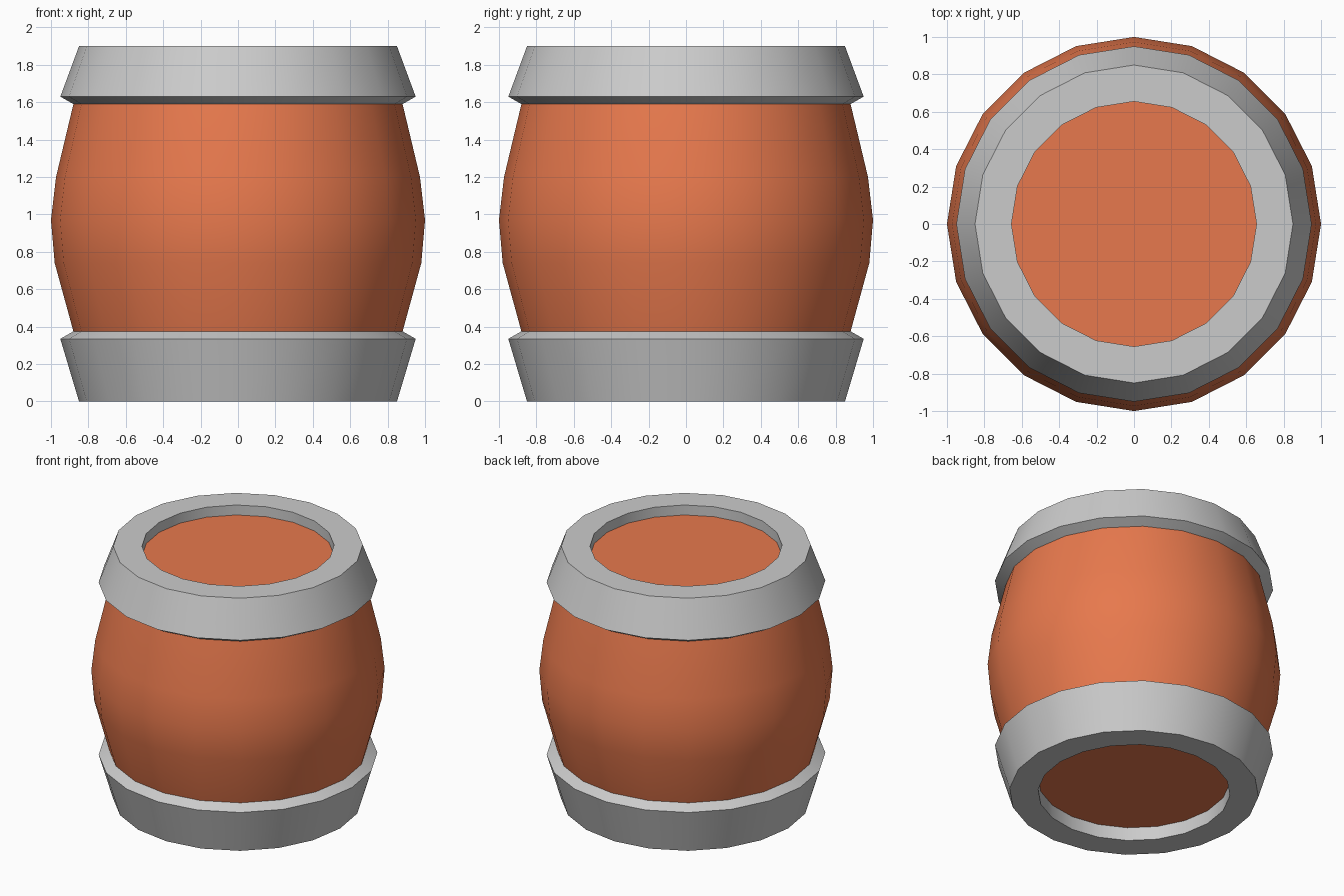
import bpy, bmesh
from math import cos, sin, tau, radians

if "Cube" in bpy.data.objects:
    bpy.data.objects.remove(bpy.data.objects["Cube"])

SIDES = 20

wood = bpy.data.materials.new("wood")
wood.diffuse_color = (0.8, 0.19, 0.074, 1)
wood.use_nodes = True
wood.node_tree.nodes["Principled BSDF"].inputs["Base Color"].default_value = wood.diffuse_color


def lathe(name, profile, mat=None, cap=False):
    """Revolve (radius, z) points around z; cap fills a single ring as a disc."""
    bm = bmesh.new()
    rings = [[bm.verts.new((r * cos(tau * i / SIDES), r * sin(tau * i / SIDES), z))
              for i in range(SIDES)] for r, z in profile]
    for a, b in zip(rings, rings[1:]):
        for i in range(SIDES):
            j = (i + 1) % SIDES
            bm.faces.new((a[i], a[j], b[j], b[i]))
    if cap:
        face = bm.faces.new(rings[0])
        if cap == "down":
            face.normal_flip()
    mesh = bpy.data.meshes.new(name)
    bm.to_mesh(mesh)
    bm.free()
    obj = bpy.data.objects.new(name, mesh)
    bpy.context.collection.objects.link(obj)
    if mat:
        mesh.materials.append(mat)
    bpy.ops.object.select_all(action='DESELECT')
    bpy.context.view_layer.objects.active = obj
    obj.select_set(True)
    bpy.ops.object.shade_smooth_by_angle(angle=radians(30))
    return obj


# Bulging wooden body
lathe("barrel_body", [(0.88, 0.375), (0.98, 0.74), (1.0, 0.97), (0.973, 1.2), (0.88, 1.59)], wood)

# Metal hoops with recessed rims
lathe("bottom_hoop", [(0.655, 0.10), (0.655, 0), (0.85, 0), (0.95, 0.335), (0.88, 0.375)])
lathe("top_hoop", [(0.88, 1.59), (0.95, 1.63), (0.85, 1.9), (0.655, 1.9), (0.655, 1.825)])

# Recessed wooden lids
lathe("bottom_lid", [(0.655, 0.10)], wood, "down")
lathe("top_lid", [(0.655, 1.825)], wood, "up")
